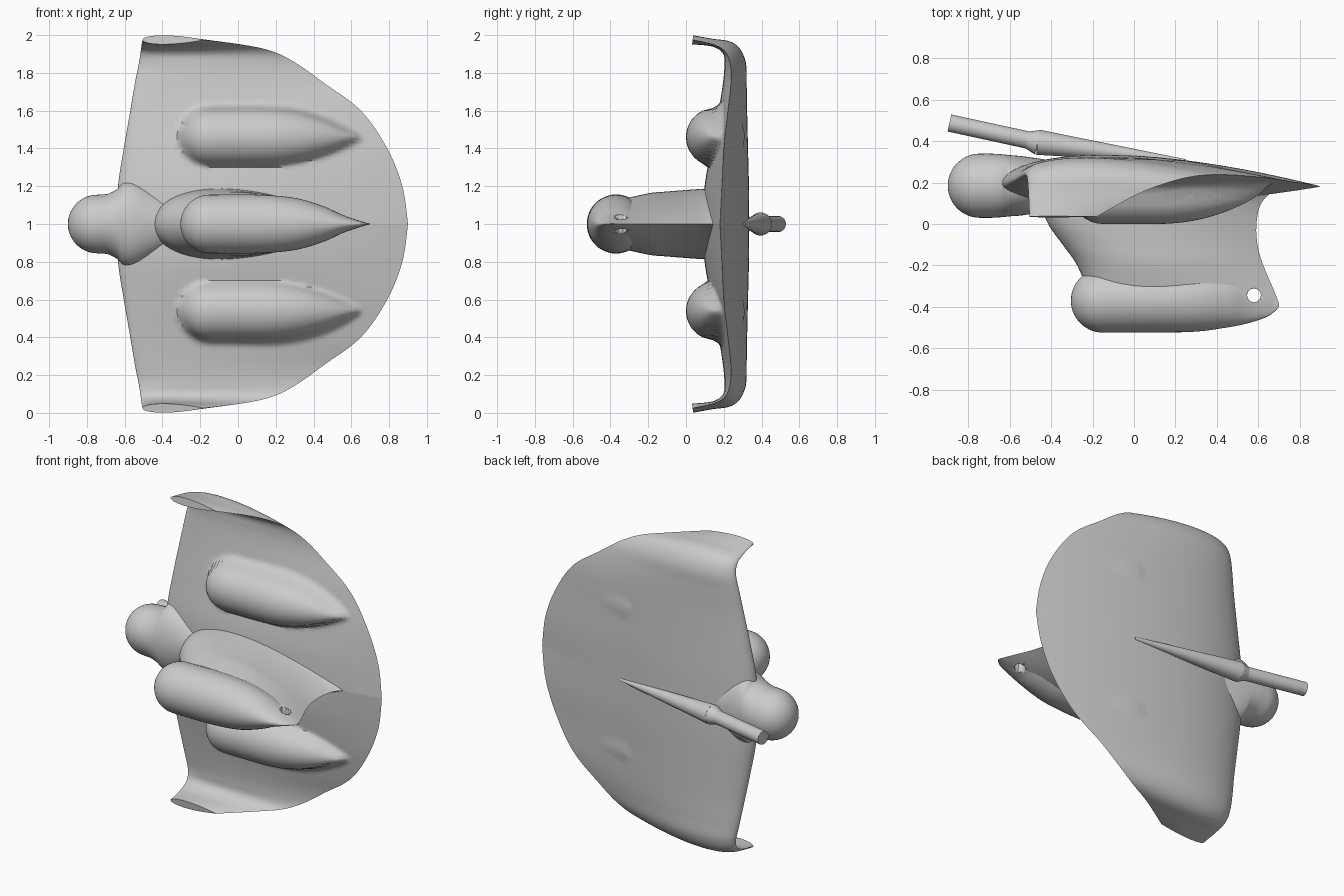
import bpy, bmesh, math
from mathutils import Vector

cube = bpy.data.objects.get("Cube")
if cube:
    bpy.data.objects.remove(cube)

grey = bpy.data.materials.new("hull_grey")
grey.use_nodes = True
grey.diffuse_color = (0.6, 0.6, 0.6, 1)
grey.node_tree.nodes["Principled BSDF"].inputs["Base Color"].default_value = (0.6, 0.6, 0.6, 1)

MID = 1.0      # height of the symmetry plane
R = 0.155      # common pod radius


def finish(name, bm, angle=40):
    bmesh.ops.recalc_face_normals(bm, faces=bm.faces)
    mesh = bpy.data.meshes.new(name)
    bm.to_mesh(mesh)
    bm.free()
    mesh.materials.append(grey)
    obj = bpy.data.objects.new(name, mesh)
    bpy.context.collection.objects.link(obj)
    bpy.ops.object.select_all(action="DESELECT")
    obj.select_set(True)
    bpy.context.view_layer.objects.active = obj
    bpy.ops.object.shade_smooth_by_angle(angle=math.radians(angle))
    return obj


def loft(name, rings, angle=40):
    """Skin a list of closed rings and cap both ends."""
    bm = bmesh.new()
    rows = [[bm.verts.new(p) for p in ring] for ring in rings]
    for a, b in zip(rows, rows[1:]):
        for i in range(len(a)):
            j = (i + 1) % len(a)
            bm.faces.new((a[i], a[j], b[j], b[i]))
    bm.faces.new(rows[0])
    bm.faces.new(rows[-1])
    return finish(name, bm, angle)


def refine(rows, steps):
    """Catmull-Rom interpolation of a table of stations."""
    out = []
    for i in range(len(rows) - 1):
        quad = zip(rows[max(i - 1, 0)], rows[i], rows[i + 1], rows[min(i + 2, len(rows) - 1)])
        quad = list(quad)
        for k in range(steps):
            t = k / steps
            out.append([b + 0.5 * t * (c - a + t * (2 * a - 5 * b + 4 * c - d
                        + t * (3 * (b - c) + d - a))) for a, b, c, d in quad])
    return out + [list(rows[-1])]


def foil(u):
    """Blunt at the tail (u = 0), sharp at the nose (u = 1)."""
    return math.sqrt(u) * (1 - u) / 0.385


def spacing(n):
    return [(1 - math.cos(math.pi * k / n)) / 2 for k in range(n + 1)]


def ellipse(x, y, ry, rz, n=48):
    ts = [2 * math.pi * k / n for k in range(n)]
    return [(x, y + ry * math.cos(t), MID + rz * math.sin(t)) for t in ts]


def dome(x, y):
    """Hemispherical tail, centred on x."""
    angles = [math.pi / 2 * k / 14 for k in range(1, 15)]
    return [(x - R * math.cos(a), y, R * math.sin(a), R * math.sin(a)) for a in angles]


# Wing: smooth blending of the two side pods into its skin
def pod_shape(x, dz):
    if x < -0.15:
        r = math.sqrt(max(R * R - (x + 0.15) ** 2, 0))
    else:
        r = R * max(1 - max((x - 0.1) / 0.53, 0) ** 2.2, 0)
    height = math.sqrt(max(r * r - dz * dz, 0))
    outside = max(abs(dz) - r, 0) + max(x - 0.63, 0) + max(-0.305 - x, 0)
    return height - 2 * outside


def smooth_max(a, b, k):
    h = max(k - abs(a - b), 0) / k
    return max(a, b) + h * h * k / 4


def wing_skin(p, front):
    lift = pod_shape(p.x, abs(p.z - MID) - 0.46)
    if front:
        p.y = -smooth_max(-p.y, lift - 0.155, 0.05)
    elif p.x > 0.2:
        p.y = smooth_max(p.y, lift + 0.155, 0.02)
    return p


# Stations: span, nose x, nose y, tail x, tail y, back bulge, front bulge, tilt
stations = [
    (0.0, 0.90, 0.18, -0.64, 0.19, 0.148, 0.1, 0),
    (0.2, 0.87, 0.19, -0.635, 0.195, 0.14, 0.095, 0),
    (0.4, 0.79, 0.2, -0.605, 0.205, 0.125, 0.07, 0),
    (0.6, 0.65, 0.222, -0.57, 0.22, 0.103, 0.048, 0),
    (0.75, 0.45, 0.238, -0.545, 0.235, 0.085, 0.04, 0),
    (0.85, 0.31, 0.233, -0.525, 0.24, 0.078, 0.035, 12),
    (0.915, 0.18, 0.205, -0.515, 0.215, 0.06, 0.02, 40),
    (0.95, 0.02, 0.145, -0.51, 0.145, 0.03, 0.012, 75),
    (0.975, -0.18, 0.035, -0.505, 0.035, 0.024, 0.024, 83),
]
half = refine(stations, 12)
span = [(row, -1) for row in reversed(half[1:])] + [(row, 1) for row in half]
us = spacing(64)
rings = []
for (s, xn, yn, xt, yt, back, front, tilt), side in span:
    nose, tail = Vector((xn, yn, MID + side * s)), Vector((xt, yt, MID + side * s))
    a = math.radians(tilt)
    up = Vector((0, math.cos(a), side * math.sin(a)))
    ring = [wing_skin(tail.lerp(nose, u) + up * back * foil(u), False) for u in us]
    ring += [wing_skin(tail.lerp(nose, u) - up * front * foil(u), True) for u in us[-2:0:-1]]
    rings.append(ring)
loft("wing", rings, 50)

# Rear bulb with a flared neck running into the wing
neck = [(-0.745, 0.185, R, R), (-0.69, 0.185, R, 0.16), (-0.64, 0.185, 0.152, 0.185),
        (-0.6, 0.185, 0.148, 0.22), (-0.52, 0.185, 0.14, 0.21), (-0.35, 0.19, 0.11, 0.12)]
loft("rear_bulb", [ellipse(*r) for r in dome(-0.745, 0.185)[:-1] + refine(neck, 6)], 60)

# Centre fin standing out of the wing: y, tail x, nose x, half width
fin_rows = [(-0.42, -0.15, 0.685, 0.07), (-0.37, -0.2, 0.695, 0.12), (-0.2, -0.275, 0.625, 0.162),
            (-0.1, -0.345, 0.597, 0.172), (0.0, -0.415, 0.592, 0.18),
            (0.1, -0.45, 0.615, 0.187), (0.18, -0.46, 0.69, 0.19)]
fin_us = spacing(40)
rings = []
for y, xt, xn, w in refine(fin_rows, 6):
    side = [(xt + (xn - xt) * u, w * foil(u)) for u in fin_us]
    rings.append([(x, y, MID + z) for x, z in side] + [(x, y, MID - z) for x, z in side[-2:0:-1]])
fin = loft("centre_fin", rings)

# Centre pod with a wedge nose
body = [(-0.15, -0.37, R, R), (0.1, -0.37, R, R), (0.3, -0.37, 0.15, 0.138),
        (0.45, -0.37, 0.13, 0.095), (0.55, -0.375, 0.105, 0.05),
        (0.65, -0.385, 0.06, 0.014), (0.7, -0.39, 0.012, 0.002)]
pod = loft("centre_pod", [ellipse(*r) for r in dome(-0.15, -0.37)[:-1] + refine(body, 8)])

# Hole through the pod nose
bm = bmesh.new()
bmesh.ops.create_cone(bm, cap_ends=True, segments=32, radius1=0.033, radius2=0.033, depth=1)
bmesh.ops.translate(bm, verts=bm.verts, vec=(0.58, -0.345, MID))
cutter = finish("hole_cutter", bm)
cutter.hide_render = True
cutter.display_type = "WIRE"
for part in (fin, pod):
    cut = part.modifiers.new("hole", "BOOLEAN")
    cut.operation = "DIFFERENCE"
    cut.solver = "EXACT"
    cut.object = cutter
    bpy.context.view_layer.objects.active = part
    bpy.ops.object.modifier_apply(modifier=cut.name)
bpy.data.objects.remove(cutter)


# Gun on the back, lying along a slanted axis
def tube(name, start, end, r1, r2):
    a, b = Vector((*start, MID)), Vector((*end, MID))
    bm = bmesh.new()
    bmesh.ops.create_cone(bm, cap_ends=True, segments=32, radius1=r1, radius2=r2, depth=(b - a).length)
    bmesh.ops.rotate(bm, verts=bm.verts, matrix=(b - a).to_track_quat("Z", "Y").to_matrix())
    bmesh.ops.translate(bm, verts=bm.verts, vec=(a + b) / 2)
    return finish(name, bm)


tube("gun_barrel", (-0.892, 0.488), (-0.44, 0.39), 0.042, 0.042)
tube("gun_collar", (-0.515, 0.406), (-0.465, 0.395), 0.042, 0.061)
tube("gun_housing", (-0.465, 0.395), (0.25, 0.303), 0.061, 0.01)
